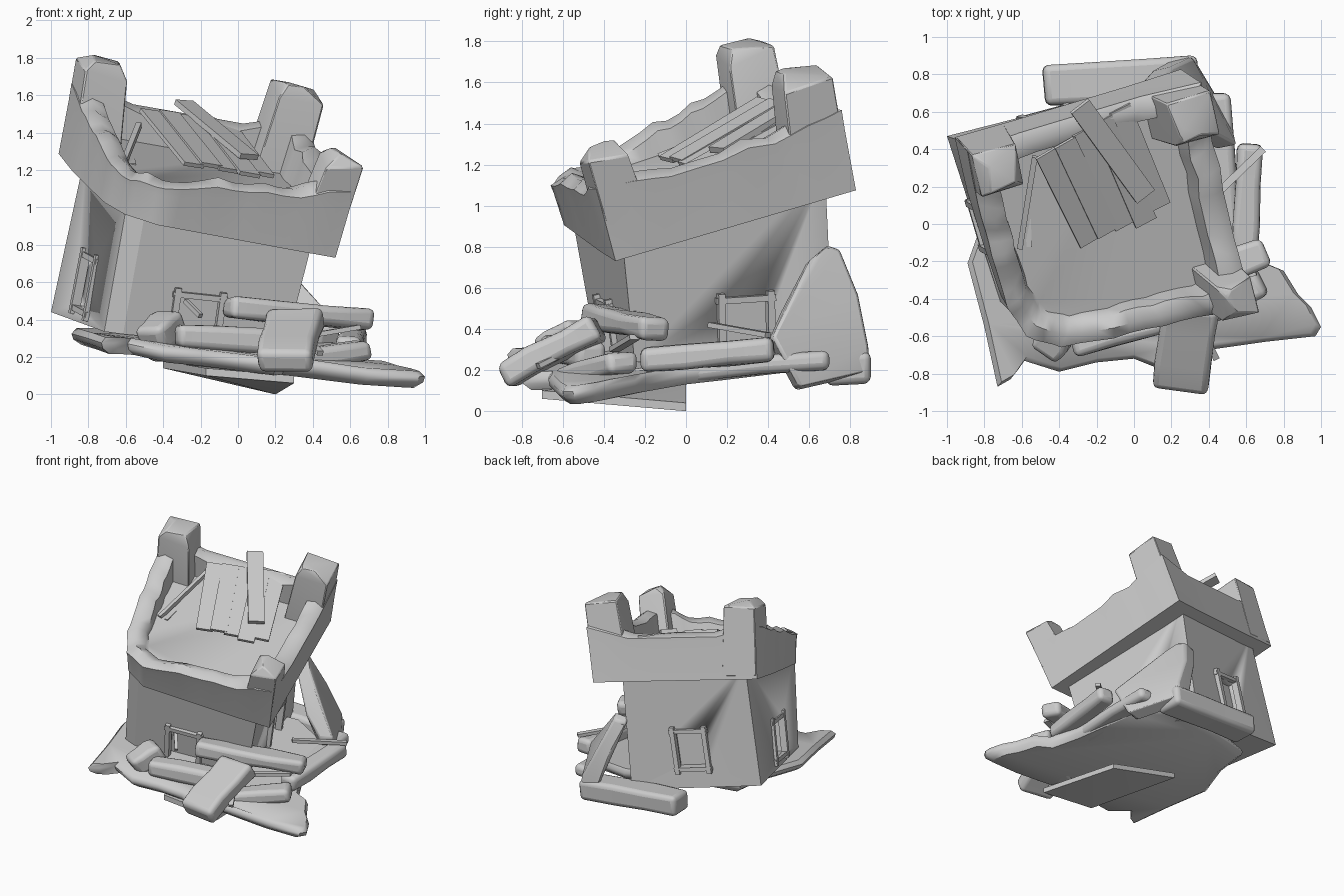
import bpy, bmesh, random, math
from mathutils import Vector, noise

if "Cube" in bpy.data.objects:
    bpy.data.objects.remove(bpy.data.objects["Cube"])
random.seed(4)

# Leaning frame of the tower crown
C = Vector((-.22, .065, 1.01))
E1, E2 = Vector((.95, .27, -.17)).normalized(), Vector((-.19, .94, .27))
E3 = E1.cross(E2).normalized()
E2 = E3.cross(E1)
def L(x, y, z=0):
    return C + E1 * x + E2 * y + E3 * z

def finish(name, bm, bevel=0, seg=2, angle=35):
    bmesh.ops.recalc_face_normals(bm, faces=bm.faces)
    me = bpy.data.meshes.new(name)
    bm.to_mesh(me)
    bm.free()
    ob = bpy.data.objects.new(name, me)
    bpy.context.collection.objects.link(ob)
    if bevel:
        m = ob.modifiers.new("bevel", "BEVEL")
        m.width, m.segments, m.limit_method = bevel, seg, 'ANGLE'
    bpy.ops.object.select_all(action='DESELECT')
    ob.select_set(True)
    bpy.context.view_layer.objects.active = ob
    bpy.ops.object.shade_smooth_by_angle(angle=math.radians(angle))
    return ob

def loft(name, rings, **kw):
    bm = bmesh.new()
    vs = [[bm.verts.new(p) for p in r] for r in rings]
    n = len(vs[0])
    for a, b in zip(vs, vs[1:]):
        for i in range(n):
            bm.faces.new((a[i], a[(i + 1) % n], b[(i + 1) % n], b[i]))
    bm.faces.new(vs[0][::-1])
    bm.faces.new(vs[-1])
    return finish(name, bm, **kw)

def hull(name, pts, **kw):
    bm = bmesh.new()
    for p in pts:
        bm.verts.new(p)
    r = bmesh.ops.convex_hull(bm, input=bm.verts)
    bmesh.ops.delete(bm, geom=list({g for g in r['geom_interior'] if isinstance(g, bmesh.types.BMVert)}), context='VERTS')
    return finish(name, bm, **kw)

def beam(name, a, b, w, t, up=(0, 0, 1), jit=0, bevel=0):
    # squared beam running from a to b
    a, b = Vector(a), Vector(b)
    d = (b - a).normalized()
    side = d.cross(Vector(up)).normalized()
    top = side.cross(d)
    rings = []
    for k in range(4 if jit else 2):
        c = a.lerp(b, k / (3 if jit else 1))
        rings.append([c + side * (sx * w / 2 + random.uniform(-jit, jit)) + top * (sz * t / 2 + random.uniform(-jit, jit))
                      + d * random.uniform(-jit, jit) for sx, sz in ((-1, -1), (1, -1), (1, 1), (-1, 1))])
    return loft(name, rings, bevel=bevel, seg=3, angle=50)

# Tower body, corners BL FL FR BR
bot = [Vector(p) for p in ((-1, .47, .44), (-.7, -.46, .33), (.25, -.25, .24), (-.02, .72, .24))]
top = [L(-.52, .53, .1), L(-.52, -.53, .1), L(.52, -.53, .1), L(.44, .55, .1)]
def cut_corner(q):
    return [q[0], q[1].lerp(q[0], .05), q[1].lerp(q[2], .09), q[2], q[3]]
body = loft("tower_body", [cut_corner(bot), cut_corner(top)], angle=4)

# Framed windows, one on each face
def window(name, i, u, v):
    j = (i + 1) % 4
    def at(u, v):
        return bot[i].lerp(bot[j], u).lerp(top[i].lerp(top[j], u), v)
    c = at(u, v)
    r = (at(u + .1, v) - c).normalized()
    n = r.cross(at(u, v + .1) - c).normalized()
    up = n.cross(r)
    cut = hull(name + "_cutter", [c + r * x + up * y + n * z for x in (-.12, .12) for y in (-.13, .13) for z in (-.06, .1)])
    m = body.modifiers.new(name, "BOOLEAN")
    m.operation, m.object, m.solver = 'DIFFERENCE', cut, 'EXACT'
    bpy.context.view_layer.objects.active = body
    bpy.ops.object.modifier_apply(modifier=m.name)
    bpy.data.objects.remove(cut)
    for s in (-1, 1):
        beam(name + "_jamb", c + r * s * .125 - up * .18, c + r * s * .125 + up * .18, .035, .05, n)
        beam(name + "_rail", c + up * s * .145 - r * .15, c + up * s * .145 + r * .15, .03, .04, n)
window("left_window", 0, .5, .25)
window("front_window", 1, .48, .14)
window("right_window", 2, .57, .2)
window("back_window", 3, .49, .31)

# Broken parapet: outer outline (x, y, height), clockwise, with deck inside
path = [(-.64, .61, .42), (-.34, .61, .35), (.33, .62, .35), (.64, .63, .44), (.64, .28, .38), (.64, -.25, .37),
        (.64, -.62, .42), (.36, -.62, .33), (0, -.61, .3), (-.36, -.6, .24), (-.52, -.49, .21), (-.59, -.31, .24), (-.62, 0, .31), (-.64, .3, .36)]
rings = [[], [], [], [], [], []]
for k, p in enumerate(path):
    q = path[(k + 1) % len(path)]
    for s in range(4):
        x, y, h = Vector(p).lerp(Vector(q), s / 4)
        w = 0 if y > .55 else .025 * noise.noise(Vector((x * 7, y * 7, 3)))
        h += w
        f = 1.03 + w * .6
        g = .79 + w
        for r, pt in zip(rings, ((x, y, 0), (x * (1.02 + w * .4), y * (1.02 + w * .4), h * .7), (x * f, y * f, h - .03),
                                 (x * .93, y * .93, h + w * .5), (x * (g + .03), y * (g + .03), h - .03), (x * g, y * g, .17))):
            r.append(L(*pt))
loft("parapet_and_deck", rings, angle=50)

# Corner merlons rising flush from the wall, tops broken
def merlon(name, sx, sy, h, size):
    pts = []
    for a in (0, 1):
        for b in (0, 1):
            pts += [L(sx * (.637 - a * (size + .03)), sy * (.612 - b * (size + .03)), .02),
                    L(sx * (.665 - a * size), sy * (.642 - b * size), h - random.uniform(.03, .08))]
    for i in range(4):
        pts.append(L(sx * (.65 - size * random.uniform(.1, .85)), sy * (.62 - size * random.uniform(.1, .85)), h))
    hull(name, pts, bevel=.008, seg=1, angle=30)
merlon("back_left_merlon", -1, 1, .58, .24)
merlon("back_right_merlon", 1, 1, .64, .25)
merlon("front_right_merlon", 1, -1, .56, .2)

# Sheet of floor planks leaning on the back wall
A, B, Cc, D = (Vector(p) for p in ((-.52, .35, 1.52), (-.28, -.12, 1.23), (.19, .1, 1.16), (-.03, .65, 1.45)))
nrm = (B - A).cross(D - A).normalized()
for i in range(5):
    u = (i + .5) / 5
    lift = nrm * .008 * (i % 2)
    beam("plank", A.lerp(D, u) + lift, B.lerp(Cc, u) + (B - A) * random.uniform(-.03, .05) + lift, .125, .022, nrm)
beam("loose_plank", (-.29, .63, 1.56), (.06, .15, 1.27), .12, .03, (.3, -.3, .9))
beam("thin_stick", (-.53, .36, 1.44), (-.61, -.13, 1.24), .03, .03)
beam("short_stick", (-.58, .3, 1.3), (-.56, -.12, 1.22), .03, .03)

# Ragged ground slab, tilted down to the right and front
outline = [(-.89, -.21), (-.8, -.55), (-.73, -.87), (-.66, -.83), (-.59, -.73), (-.4, -.79), (-.2, -.74), (0, -.72), (.2, -.8),
           (.25, -.67), (.42, -.67), (.7, -.63), (.97, -.6), (1, -.55), (.95, -.45), (.88, -.38), (.8, -.25), (.68, -.2), (.58, 0),
           (.52, .2), (.42, .5), (.12, .62), (-.4, .48), (-.75, .38), (-.78, .1)]
def ground(x, y):
    return .25 - .11 * x + (.09 if x > -.5 else .04) * (y + .4)
bm_rings = []
for f, dz in ((.94, -.09), (.99, -.06), (1, -.03), (.97, 0)):
    bm_rings.append([(x * f, y * f, ground(x, y) + dz + .015 * noise.noise(Vector((x * 5, y * 5, 1)))) for x, y in outline])
loft("ground_slab", bm_rings, angle=50)

# Thin plate jutting out beneath the slab
hull("lower_plate", [Vector(p) + Vector((0, 0, z)) for z in (0, .04)
                     for p in ((-.17, -.7, .1), (.3, -.7, .06), (.2, 0, 0), (-.4, 0, .14))])

# Upright slab leaning on the back right corner
hull("leaning_slab", [Vector(p) + Vector(o) for o in ((0, 0, 0), (-.1, -.02, -.02))
                      for p in ((.55, .42, .36), (.38, .48, .5), (.22, .6, .73), (.14, .69, .81), (.12, .75, .79), (.2, .84, .57), (.31, .89, .32),
                                (.31, .9, .2), (.52, .55, .12))], bevel=.02)

# Fallen beams and rubble
for n, a, b, w, t in (("long_beam", (-.06, -.44, .47), (.7, -.15, .4), .17, .11),
                      ("side_beam", (.59, -.22, .25), (.62, .43, .3), .14, .12),
                      ("front_block", (.25, -.88, .17), (.31, -.42, .41), .3, .13),
                      ("low_beam", (-.33, -.64, .31), (.3, -.46, .27), .15, .13),
                      ("front_stone", (-.47, -.68, .28), (-.35, -.5, .39), .17, .15),
                      ("right_beam", (.18, -.58, .16), (.68, -.3, .24), .16, .11),
                      ("back_beam", (-.48, .74, .26), (.34, .8, .21), .22, .16),
                      ("edge_beam", (.5, -.3, .16), (.45, .7, .25), .14, .09)):
    beam(n, a, b, w, t, jit=.01, bevel=.035)

# Loose splinters
for a, b, w in (((.4, .12, .42), (.69, .4, .37), .04), ((.33, -.5, .33), (.44, -.72, .22), .035),
                ((-.2, -.5, .42), (-.28, -.4, .5), .025), ((.3, -.35, .3), (.65, -.25, .36), .05)):
    beam("splinter", a, b, w, .025)
